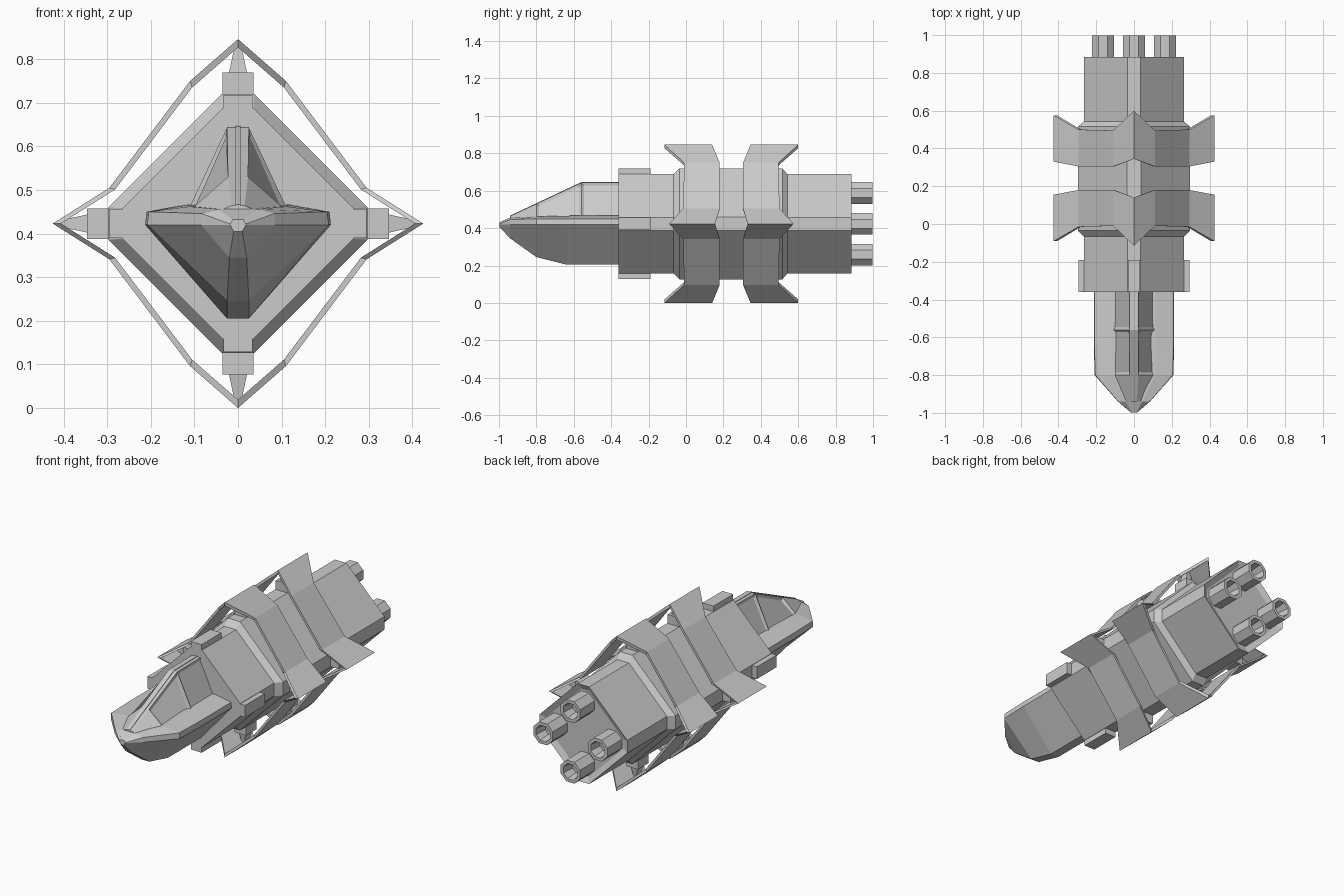
import bpy, bmesh, math
from mathutils import Vector

if "Cube" in bpy.data.objects:
    bpy.data.objects.remove(bpy.data.objects["Cube"])

C = 0.423       # height of the long axis
MID = 0.2425    # mirror plane between the two shield rings


def finish(name, bm):
    bmesh.ops.recalc_face_normals(bm, faces=bm.faces)
    me = bpy.data.meshes.new(name)
    bm.to_mesh(me)
    bm.free()
    ob = bpy.data.objects.new(name, me)
    bpy.context.collection.objects.link(ob)
    return ob


def loft(loops, wrap=False):
    """Skin a row of point loops; cap the ends or join last to first."""
    bm = bmesh.new()
    rows = [[bm.verts.new(p) for p in loop] for loop in loops]
    n = len(rows[0])
    pairs = list(zip(rows, rows[1:])) + ([(rows[-1], rows[0])] if wrap else [])
    for a, b in pairs:
        for i in range(n):
            bm.faces.new((a[i], a[(i + 1) % n], b[(i + 1) % n], b[i]))
    if not wrap:
        bm.faces.new(rows[0])
        bm.faces.new(rows[-1])
    bmesh.ops.recalc_face_normals(bm, faces=bm.faces)
    return bm


def diamond(y, r, w=0.035):
    q = [(r, -w), (r, w), (w, r), (-w, r), (-r, w), (-r, -w), (-w, -r), (w, -r)]
    return [(x, y, C + z) for x, z in q]


def mirrored(half, y):
    """Closed section from its right half, listed bottom to top."""
    return [(x, y, z) for x, z in half] + [(-x, y, z) for x, z in reversed(half)]


def recess(bm, faces, width, depth):
    for f in faces:
        bmesh.ops.inset_region(bm, faces=[f], thickness=width, use_even_offset=True)
        bmesh.ops.translate(bm, verts=f.verts[:], vec=f.normal * -depth)


# main hull with a shallow recessed tail
bm = loft([diamond(-0.36, 0.265), diamond(0.885, 0.265)])
tail = [f for f in bm.faces if f.normal.y > 0.9]
recess(bm, tail, 0.03, 0.015)
finish("main_hull", bm)

# raised collar with sloped ends
finish("hull_collar", loft([diamond(-0.07, 0.262), diamond(-0.035, 0.297, 0.037),
                            diamond(0.515, 0.297, 0.037), diamond(0.545, 0.262)]))

# nose body: y, half width, bottom z, bottom half width, shoulder x, shoulder z
nose = [(-0.34, 0.213, 0.205, 0.025, 0.115, 0.468),
        (-0.64, 0.213, 0.205, 0.025, 0.115, 0.466),
        (-0.80, 0.208, 0.245, 0.025, 0.112, 0.462),
        (-0.94, 0.085, 0.345, 0.020, 0.045, 0.456),
        (-0.997, 0.018, 0.405, 0.010, 0.012, 0.432)]
loops = []
for y, w, zb, wb, sx, sz in nose:
    edge = min(0.45, sz - 0.01)
    loops.append(mirrored([(wb, zb), (w, 0.42), (w * 0.985, edge), (sx, sz)], y))
finish("nose_body", loft(loops))

# canopy with recessed windows
canopy = [(-0.34, 0.115, 0.645, 0.025), (-0.56, 0.115, 0.643, 0.025),
          (-0.80, 0.112, 0.530, 0.023), (-0.94, 0.045, 0.464, 0.015)]
bm = loft([mirrored([(b, 0.452), (t, z)], y) for y, b, z, t in canopy])
windows = [f for f in bm.faces if abs(f.normal.x) > 0.4 and f.calc_center_median().y > -0.82]
for f in windows:
    recess(bm, [f], 0.014, 0.008)
finish("canopy", bm)

# canopy centre spine
finish("canopy_spine", loft([mirrored([(0.008, z - 0.03), (0.006, z + 0.003)], y)
                             for y, b, z, t in canopy]))

# shield rings: x, z offset, outer-end y, inner-end y for one quadrant
quad = [(0.425, 0.0, -0.09, 0.155), (0.295, 0.082, -0.015, 0.18),
        (0.11, 0.327, -0.01, 0.18), (0.0, 0.423, -0.115, 0.14)]
outline = (quad + [(-x, z, a, b) for x, z, a, b in quad[-2::-1]])
outline += [(x, -z, a, b) for x, z, a, b in outline[-2:0:-1]]


def ring_loop(scale, end, flip):
    return [(p[0] * scale, 2 * MID - p[end] if flip else p[end], C + p[1] * scale)
            for p in outline]


for flip, name in ((False, "front_shield_ring"), (True, "rear_shield_ring")):
    finish(name, loft([ring_loop(1, 2, flip), ring_loop(1, 3, flip),
                       ring_loop(0.955, 3, flip), ring_loop(0.955, 2, flip)], wrap=True))


def spoke(name, angle, stations, y):
    """Square-section part running outward: radius, half width, half length."""
    u, v = Vector((math.cos(angle), 0, math.sin(angle))), Vector((-math.sin(angle), 0, math.cos(angle)))
    loops = [[Vector((0, y + sy * l, C)) + u * r + v * (sv * w)
              for sy, sv in ((-1, -1), (-1, 1), (1, 1), (1, -1))] for r, w, l in stations]
    finish(name, loft(loops))


def nozzle(name, x, z):
    """Octagonal open engine tube."""
    def ring(r, y):
        return [(x + r * math.cos(math.pi / 8 + i * math.pi / 4), y,
                 z + r * math.sin(math.pi / 8 + i * math.pi / 4)) for i in range(8)]
    finish(name, loft([ring(0.063, 0.86), ring(0.063, 0.997), ring(0.045, 0.997),
                       ring(0.036, 0.93)]))


# corner blocks, ring struts and engines, four of each
for i, side in enumerate(("right", "top", "left", "bottom")):
    a = i * math.pi / 2
    spoke("corner_block_" + side, a, [(0.23, 0.033, 0.085), (0.295, 0.033, 0.085)], -0.275)
    for tag, y in (("front", 0.065), ("rear", 2 * MID - 0.065)):
        spoke(f"{tag}_strut_{side}", a, [(0.28, 0.035, 0.045), (0.346, 0.035, 0.045)], y)
        spoke(f"{tag}_strut_tip_{side}", a, [(0.34, 0.022, 0.03), (0.405, 0.008, 0.02)], y)
    nozzle("engine_" + side, 0.165 * math.cos(a), C + 0.165 * math.sin(a))
